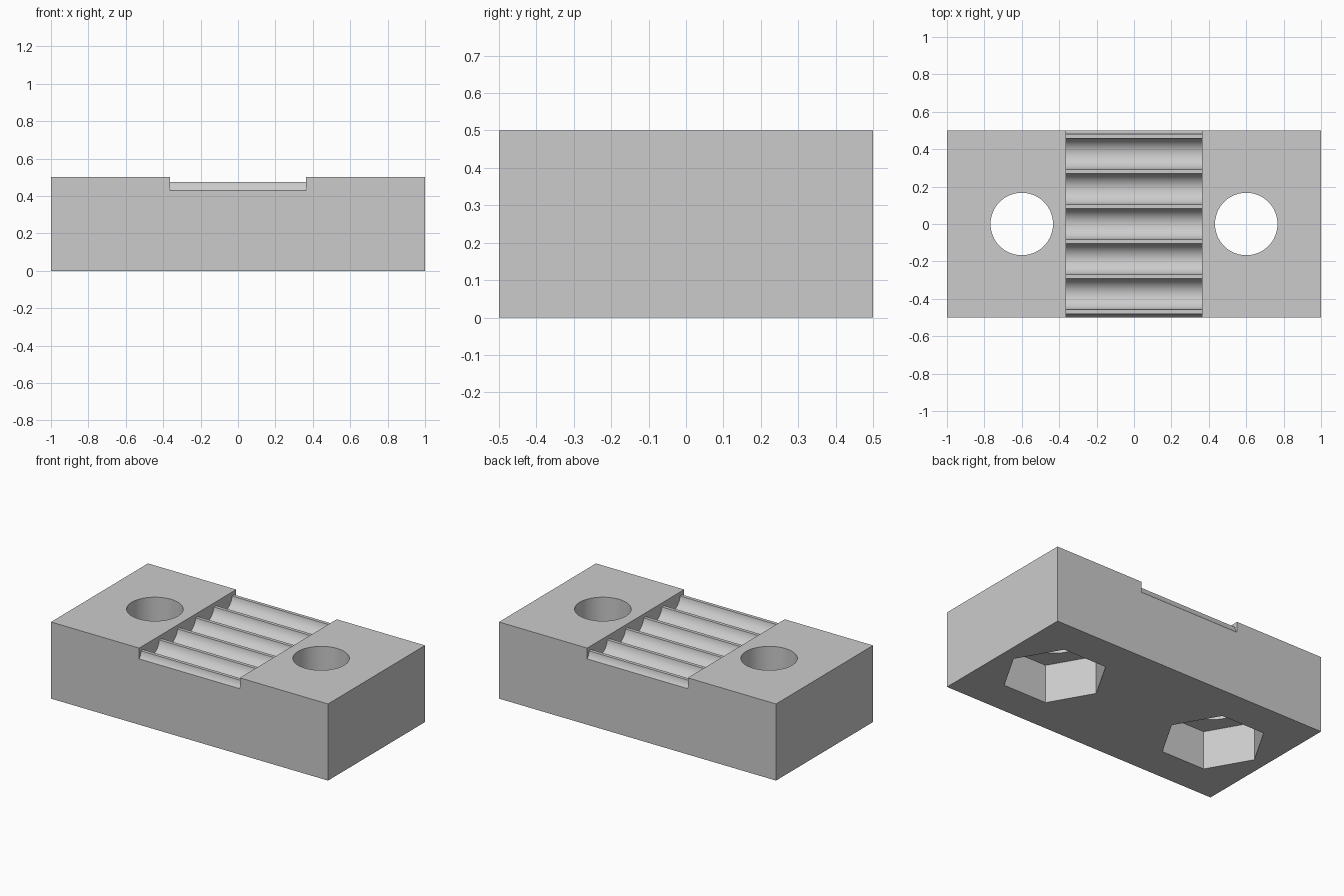
import bpy, bmesh, math

PITCH, GROOVE_R, GROOVE_Z = 0.1875, 0.083, 0.484   # rounded grooves
FLOOR_Z, CHANNEL_HALF = 0.474, 0.363               # recessed channel
HOLE_X, HOLE_R, NUT_R, NUT_DEPTH = 0.6, 0.167, 0.313, 0.25

if "Cube" in bpy.data.objects:
    bpy.data.objects.remove(bpy.data.objects["Cube"], do_unlink=True)

grey = bpy.data.materials.new("light_grey")
grey.use_nodes = True
colour = (0.6, 0.6, 0.6, 1)
grey.diffuse_color = colour
next(n for n in grey.node_tree.nodes
     if n.type == 'BSDF_PRINCIPLED').inputs["Base Color"].default_value = colour


def prism(name, points, direction):
    """Extrude a closed outline along a direction into a solid."""
    bm = bmesh.new()
    face = bm.faces.new([bm.verts.new(p) for p in points])
    top = bmesh.ops.extrude_face_region(bm, geom=[face])["geom"]
    bmesh.ops.translate(bm, vec=direction,
                        verts=[v for v in top if isinstance(v, bmesh.types.BMVert)])
    bmesh.ops.recalc_face_normals(bm, faces=bm.faces)
    mesh = bpy.data.meshes.new(name)
    bm.to_mesh(mesh)
    bm.free()
    mesh.materials.append(grey)
    obj = bpy.data.objects.new(name, mesh)
    bpy.context.collection.objects.link(obj)
    return obj


def ring(x, radius, z, sides):
    """Regular polygon with a corner on the x axis."""
    return [(x + radius * math.cos(math.tau * i / sides),
             radius * math.sin(math.tau * i / sides), z) for i in range(sides)]


# Solid block
block = prism("clamp_block", [(-1, -0.5, 0), (1, -0.5, 0), (1, 0.5, 0), (-1, 0.5, 0)],
              (0, 0, 0.5))

# Toothed channel: one outline of repeated arcs with flat ridges between
start = math.asin((GROOVE_Z - FLOOR_Z) / GROOVE_R)
outline = []
for tooth in range(-3, 4):
    for i in range(25):
        a = math.pi + start + (math.pi - 2 * start) * i / 24
        outline.append((-CHANNEL_HALF, tooth * PITCH + GROOVE_R * math.cos(a),
                        GROOVE_Z + GROOVE_R * math.sin(a)))
outline += [(-CHANNEL_HALF, outline[-1][1], 0.6), (-CHANNEL_HALF, outline[0][1], 0.6)]
cutters = [prism("channel_cutter", outline, (2 * CHANNEL_HALF, 0, 0))]

# Bolt holes and hexagonal nut pockets
for x in (-HOLE_X, HOLE_X):
    cutters.append(prism("nut_pocket_cutter", ring(x, NUT_R, -0.1, 6), (0, 0, NUT_DEPTH + 0.1)))
    cutters.append(prism("bolt_hole_cutter", ring(x, HOLE_R, 0.1, 64), (0, 0, 0.6)))

bpy.ops.object.select_all(action='DESELECT')
block.select_set(True)
bpy.context.view_layer.objects.active = block
for cutter in cutters:
    cutter.hide_render = True
    mod = block.modifiers.new(cutter.name, 'BOOLEAN')
    mod.operation, mod.solver, mod.object = 'DIFFERENCE', 'EXACT', cutter
    bpy.ops.object.modifier_apply(modifier=mod.name)
    bpy.data.objects.remove(cutter, do_unlink=True)

bpy.ops.object.shade_smooth_by_angle(angle=math.radians(25))
